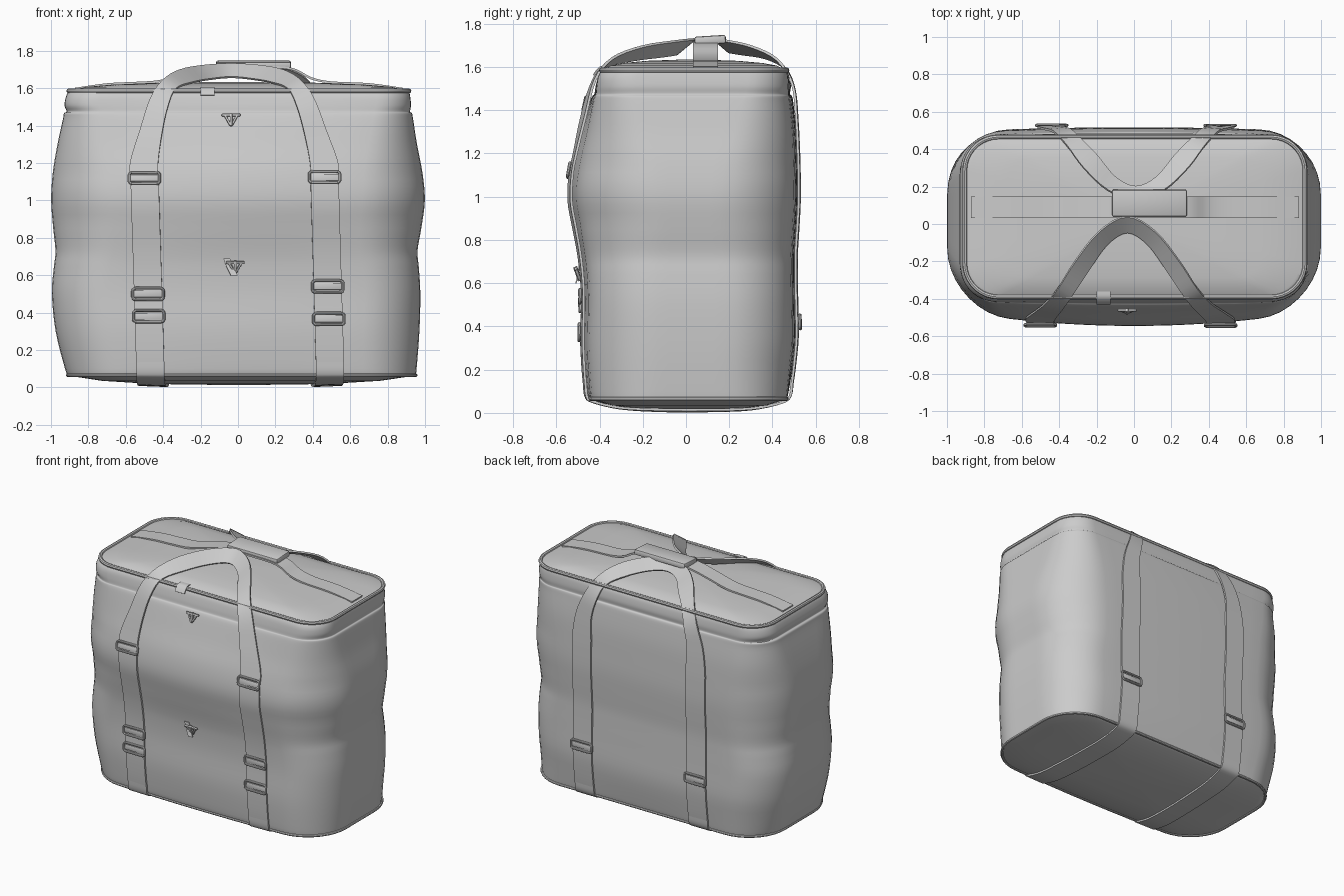
import bpy, bmesh, math
from mathutils import Vector, Matrix
from mathutils.bvhtree import BVHTree

if "Cube" in bpy.data.objects:
    bpy.data.objects.remove(bpy.data.objects["Cube"])

V = Vector


def finish(bm, name, angle=40):
    bmesh.ops.recalc_face_normals(bm, faces=bm.faces)
    me = bpy.data.meshes.new(name)
    bm.to_mesh(me)
    ob = bpy.data.objects.new(name, me)
    bpy.context.collection.objects.link(ob)
    bpy.ops.object.select_all(action='DESELECT')
    ob.select_set(True)
    bpy.context.view_layer.objects.active = ob
    bpy.ops.object.shade_smooth_by_angle(angle=math.radians(angle))
    return ob


def catmull(keys, n):
    """Smooth a list of equal-length vectors given as tuples."""
    out = []
    for i in range(len(keys) - 1):
        a, b, c, d = (keys[max(0, min(len(keys) - 1, i + k))] for k in (-1, 0, 1, 2))
        for s in range(n):
            t = s / n
            out.append(tuple(0.5 * (2 * q + (r - p) * t + (2 * p - 5 * q + 4 * r - u) * t * t
                                    + (3 * q - p - 3 * r + u) * t ** 3)
                             for p, q, r, u in zip(a, b, c, d)))
    return out + [tuple(keys[-1])]


def outline(z, xl, xr, yf, yb):
    """Rounded rectangle with a bulging front and a slightly bulging back."""
    bulge = max(0, min(.085, (-yf - .41) * .7))
    back = max(0, min(.025, (yb - .465) * .8))
    r = .18 + bulge + max(0, .07 * min(1, (1.5 - z) * 2))
    yc, yd = yf + bulge, yb - back
    cx, hx = (xl + xr) / 2, (xr - xl) / 2
    my, hy = (yd + yc) / 2, (yd - yc) / 2
    pts = []
    corners = [(xr - r, yd - r, 0), (xl + r, yd - r, 90), (xl + r, yc + r, 180), (xr - r, yc + r, 270)]
    for k, (x, y, a) in enumerate(corners):
        arc = [V((x + r * math.cos(math.radians(a + 10 * j)),
                  y + r * math.sin(math.radians(a + 10 * j)), z)) for j in range(10)]
        nx, ny, na = corners[(k + 1) % 4]
        na = math.radians(na)
        end = V((nx + r * math.cos(na), ny + r * math.sin(na), z))
        m = 14 if k % 2 == 0 else 6
        pts += arc + [arc[-1].lerp(end, j / m) for j in range(1, m)]
    for p in pts:
        w = (p.y - my) / hy
        p.y += (back if w > 0 else bulge) * (1 - ((p.x - cx) / hx) ** 2) * w
    return pts


def tube(name, pts, r, cyclic=True):
    cu = bpy.data.curves.new(name, 'CURVE')
    cu.dimensions = '3D'
    cu.bevel_depth, cu.bevel_resolution = r, 2
    sp = cu.splines.new('POLY')
    sp.points.add(len(pts) - 1)
    for q, p in zip(sp.points, pts):
        q.co = (*p, 1)
    sp.use_cyclic_u = cyclic
    tmp = bpy.data.objects.new(name + "_path", cu)
    bpy.context.collection.objects.link(tmp)
    bpy.context.view_layer.update()
    bm = bmesh.new()
    bm.from_mesh(tmp.evaluated_get(bpy.context.evaluated_depsgraph_get()).to_mesh())
    bpy.data.objects.remove(tmp)
    return finish(bm, name)


# Body: z, left, right, front, back
rows = [(.065, -.91, .95, -.45, .465), (.1, -.925, .955, -.462, .475), (.3, -.975, .97, -.48, .505),
        (.5, -.995, .975, -.475, .505), (.64, -.985, .967, -.482, .503), (.73, -.976, .96, -.495, .503),
        (.85, -.988, .98, -.52, .51), (1.0, -.999, .999, -.545, .517),
        (1.15, -.99, .986, -.53, .515), (1.3, -.965, .957, -.485, .51), (1.43, -.937, .937, -.447, .497),
        (1.465, -.93, .93, -.433, .49), (1.475, -.916, .92, -.424, .481), (1.51, -.928, .925, -.418, .485),
        (1.56, -.918, .92, -.405, .478), (1.585, -.905, .914, -.39, .465)]
rings = [outline(*r) for r in catmull(rows, 4)]


def inset(ring, s, z):
    return [V((p.x * s, .02 + (p.y - .02) * s, z)) for p in ring]


low = [inset(rings[0], s, z) for s, z in ((.1, .013), (.5, .018), (.8, .035), (.95, .056))]
top = [inset(rings[-1], s, z) for s, z in ((.97, 1.59), (.9, 1.606), (.75, 1.618), (.5, 1.628), (.1, 1.634))]
bm = bmesh.new()
loops = [[bm.verts.new(p) for p in r] for r in low + rings + top]
for a, b in zip(loops, loops[1:]):
    for i in range(len(a)):
        j = (i + 1) % len(a)
        bm.faces.new((a[i], a[j], b[j], b[i]))
bm.faces.new(loops[0])
bm.faces.new(loops[-1])
bmesh.ops.recalc_face_normals(bm, faces=bm.faces)
tree = BVHTree.FromBMesh(bm)
finish(bm, "bag_body", 50)

# Piping round the lid and the base
tube("lid_piping", rings[-1], .013)
tube("base_piping", rings[0], .010)

SIDES = {'front': (1, 1), 'back': (1, -1), 'bottom': (2, 1), 'top': (2, -1)}


def project(side, x, v, off=None):
    """Point on the body surface seen from one side, and its normal."""
    axis, sgn = SIDES[side]
    if off is None:
        off = .012 if axis == 1 else .008
    o, d = V((x, 0, v) if axis == 1 else (x, v, 0)), V((0, 0, 0))
    o[axis], d[axis] = -3 * sgn, sgn
    p, n, _, _ = tree.ray_cast(o, d)
    return p + n * off, n


def ribbon(name, pairs, th=.012, n=4):
    """Webbing strip through pairs of edge points."""
    secs = [(V(k[:3]), V(k[3:])) for k in catmull([(*a, *b) for a, b in pairs], n)]
    mids = [(a + b) / 2 for a, b in secs]
    bm = bmesh.new()
    prev = None
    for i, (a, b) in enumerate(secs):
        t = mids[min(i + 1, len(mids) - 1)] - mids[max(i - 1, 0)]
        h = t.cross(b - a).normalized() * th / 2
        cur = [bm.verts.new(p) for p in (a + h, b + h, b - h, a - h)]
        if prev:
            for k in range(4):
                bm.faces.new((prev[k], prev[(k + 1) % 4], cur[(k + 1) % 4], cur[k]))
        else:
            bm.faces.new(cur)
        prev = cur
    bm.faces.new(prev[::-1])
    return finish(bm, name)


# Carrying straps: up one side, over in an arch, down the other
def carry_strap(name, side, cx, shift, outer, inner):
    def half(m):
        out = [tuple(project(side, m * (cx + w) + shift(z), z)[0] for w in (.075, -.075))
               for z in (.1, .2, .35, .5, .62, .74, .86, .98, 1.1, 1.2)]
        return out + [tuple(V((m * x + shift(z), y, z)) for x, y, z in pr) for pr in zip(outer, inner)]
    ribbon(name, half(-1) + half(1)[-2::-1])


def front_shift(z):
    return .015 - .03 * z


carry_strap("front_carry_strap", 'front', .48, front_shift,
            [(.5, -.465, 1.37), (.44, -.42, 1.54), (.37, -.34, 1.64), (.28, -.2, 1.695), (.15, -.04, 1.72), (0, .04, 1.728)],
            [(.38, -.485, 1.36), (.345, -.445, 1.5), (.3, -.385, 1.595), (.21, -.25, 1.63), (.11, -.11, 1.648), (0, -.045, 1.658)])
carry_strap("back_carry_strap", 'back', .45, lambda z: .01,
            [(.5, .51, 1.37), (.44, .492, 1.52), (.37, .42, 1.635), (.28, .3, 1.695), (.15, .18, 1.722), (0, .13, 1.728)],
            [(.38, .515, 1.35), (.345, .502, 1.49), (.3, .46, 1.59), (.21, .37, 1.64), (.11, .25, 1.66), (0, .2, 1.668)])

# Straps under the base
for m, label in ((-1, "left"), (1, "right")):
    xf, xb = m * .48 + .012, m * .45 + .01

    def pair(side, x, v):
        return tuple(project(side, x + m * w, v)[0] for w in (.075, -.075))
    keys = [pair('front', xf, .14), pair('front', xf, .08)]
    keys += [pair('bottom', xf + (xb - xf) * (y + .43) / .87, y) for y in (-.43, -.3, -.1, .1, .3, .44)]
    keys += [pair('back', xb, .08), pair('back', xb, .14)]
    ribbon(label + "_base_strap", keys)

# Strap along the lid, lifted into the handle wrap
keys = []
for x, lift in ((-.87, 0), (-.7, 0), (-.55, 0), (-.42, .005), (-.27, .04), (-.12, .07), (.08, .075),
                (.28, .07), (.39, .02), (.5, 0), (.7, 0), (.88, 0)):
    keys.append(tuple(project('top', x, .09 + w, .004)[0] + V((0, 0, lift)) for w in (-.058, .058)))
ribbon("lid_strap", keys)


def box(name, size, mat, bevel=.004):
    bm = bmesh.new()
    bmesh.ops.create_cube(bm, size=1, matrix=mat @ Matrix.Diagonal((*size, 1)))
    bmesh.ops.bevel(bm, geom=bm.edges[:], offset=bevel, segments=2, affect='EDGES', profile=.5)
    return finish(bm, name)


# Handle wrap
box("handle_wrap", (.4, .145, .04), Matrix.Translation((.083, .112, 1.724)) @ Matrix.Rotation(.06, 4, 'X'), .01)


def frame(side, x, z, off):
    """Local axes on the surface: x across, -y outwards, z up."""
    p, n = project(side, x, z, off)
    n = V((0, n.y, n.z)).normalized()
    rot = Matrix((V((1, 0, 0)), -n, V((1, 0, 0)).cross(-n))).transposed().to_4x4()
    return Matrix.Translation(p) @ rot


# Strap adjusters: rounded open frame with a slim centre bar
def buckle(name, side, x, z):
    m = frame(side, x, z, .026)
    pts = []
    for a0, sx, sz in ((0, 1, 1), (90, -1, 1), (180, -1, -1), (270, 1, -1)):
        for j in range(5):
            a = math.radians(a0 + j * 22.5)
            pts.append(m @ V((sx * .064 + .018 * math.cos(a), 0, sz * .015 + .016 * math.sin(a))))
    tube(name + "_frame", pts, .008)
    box(name + "_bar", (.155, .008, .036), m @ Matrix.Translation((0, .004, 0)), .002)


for m, label, zs in ((-1, "left", (1.115, .5, .38)), (1, "right", (1.12, .54, .365))):
    for i, z in enumerate(zs):
        buckle(f"front_{label}_buckle_{i + 1}", 'front', m * .48 + front_shift(z), z)
    buckle(f"back_{label}_buckle", 'back', m * .45 + .01, .42)


# Small front clips: crossbar with prongs meeting below
def clip(name, x, z, tilt):
    m = frame('front', x, z, .02) @ Matrix.Rotation(tilt, 4, 'X')
    box(name + "_crossbar", (.1, .014, .014), m @ Matrix.Translation((0, 0, .02)))
    box(name + "_stem", (.014, .02, .07), m @ Matrix.Translation((0, 0, -.005)))
    for s in (-1, 1):
        box(name + "_prong", (.012, .014, .07),
            m @ Matrix.Translation((s * .02, 0, -.005)) @ Matrix.Rotation(s * .5, 4, 'Y'))


clip("upper_clip", -.037, 1.43, .1)
clip("lower_clip", -.015, .65, .25)

# Fabric tabs: lid edge pull and lower clip tab
ribbon("lid_tab", [tuple(V((x, y, z)) for x in (-.2, -.125))
                   for y, z in ((-.36, 1.604), (-.39, 1.602), (-.412, 1.585), (-.428, 1.562))], .006)
ribbon("lower_clip_tab", [tuple(project('front', x + w, z, o)[0] for w in (-.018, .018))
                          for x, z, o in ((-.06, .69, .006), (-.045, .65, .015), (-.02, .6, .03))], .006)
